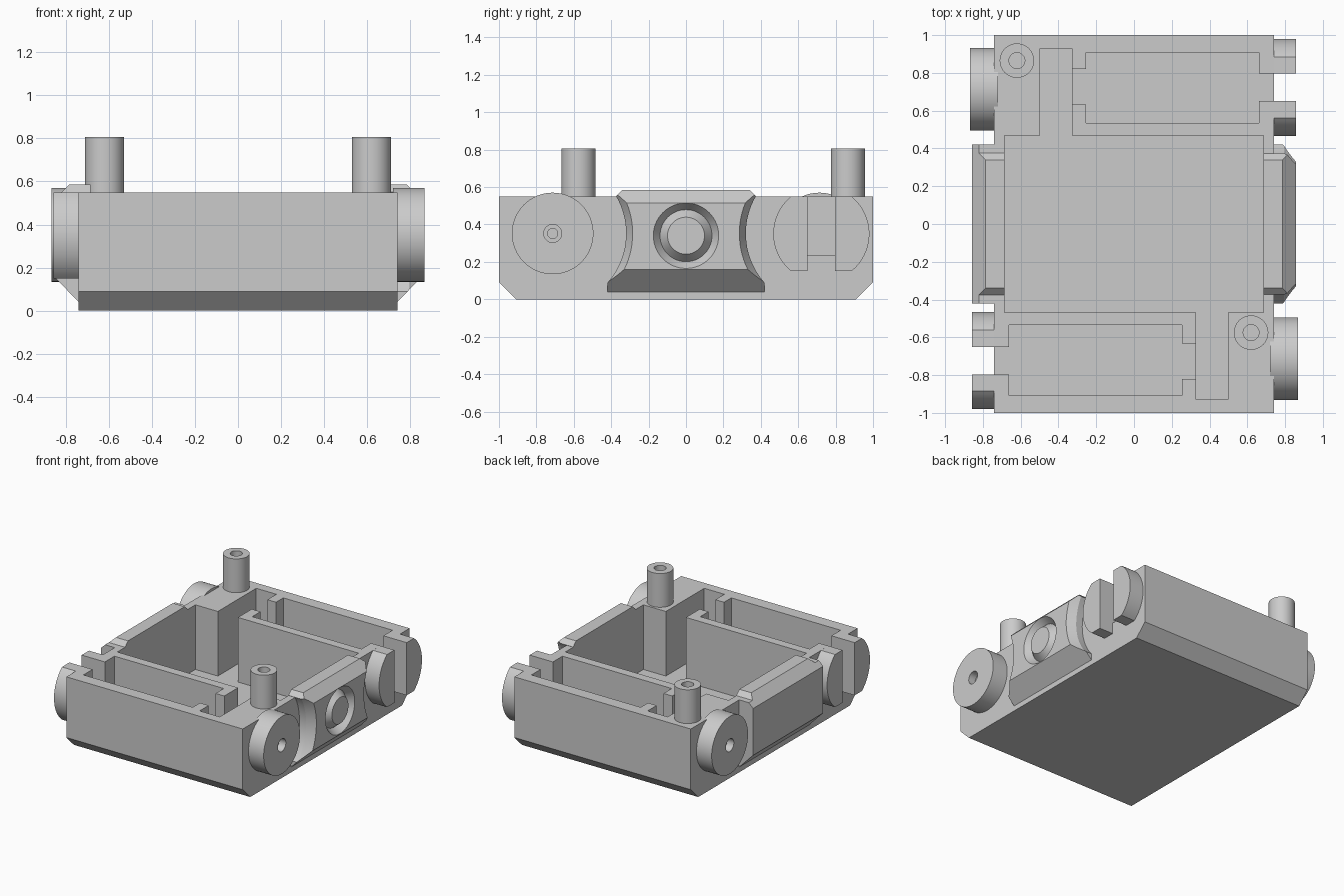
import bpy, bmesh, math

if "Cube" in bpy.data.objects:
    bpy.data.objects.remove(bpy.data.objects["Cube"])

grey = bpy.data.materials.new("plain_grey")
grey.diffuse_color = (0.6, 0.6, 0.6, 1)
grey.use_nodes = True
grey.node_tree.nodes["Principled BSDF"].inputs["Base Color"].default_value = grey.diffuse_color


def finish(name, bm, turn=1):
    """Make an object; turn=-1 gives it a half turn about z."""
    for v in bm.verts:
        v.co.x *= turn
        v.co.y *= turn
    bmesh.ops.recalc_face_normals(bm, faces=bm.faces)
    me = bpy.data.meshes.new(name)
    bm.to_mesh(me)
    bm.free()
    me.materials.append(grey)
    ob = bpy.data.objects.new(name, me)
    bpy.context.collection.objects.link(ob)
    return ob


def prism(name, pts, a, b, axis, turn=1):
    """Extrude an outline along an axis; pts hold the other two coordinates."""
    place = {'x': lambda p, t: (t, p[0], p[1]),
             'y': lambda p, t: (p[0], t, p[1]),
             'z': lambda p, t: (p[0], p[1], t)}[axis]
    bm = bmesh.new()
    lo = [bm.verts.new(place(p, a)) for p in pts]
    hi = [bm.verts.new(place(p, b)) for p in pts]
    bm.faces.new(lo)
    bm.faces.new(hi)
    n = len(pts)
    for i in range(n):
        j = (i + 1) % n
        bm.faces.new((lo[i], lo[j], hi[j], hi[i]))
    return finish(name, bm, turn)


def lathe(name, prof, centre, axis, turn=1, n=64):
    """Revolve a closed (distance, radius) outline about an x or z axis."""
    bm = bmesh.new()
    rings = []
    for k in range(n):
        c, s = math.cos(2 * math.pi * k / n), math.sin(2 * math.pi * k / n)
        rings.append([bm.verts.new((t, centre[0] + r * c, centre[1] + r * s) if axis == 'x'
                                   else (centre[0] + r * c, centre[1] + r * s, t))
                      for t, r in prof])
    m = len(prof)
    for k in range(n):
        p, q = rings[k], rings[(k + 1) % n]
        for i in range(m):
            j = (i + 1) % m
            if prof[i][1] == 0 and prof[j][1] == 0:
                continue
            bm.faces.new((p[i], p[j], q[j], q[i]))
    bmesh.ops.remove_doubles(bm, verts=bm.verts, dist=1e-5)
    return finish(name, bm, turn)


def cut(ob, cutters):
    for c in cutters:
        mod = ob.modifiers.new("cut", 'BOOLEAN')
        mod.operation = 'DIFFERENCE'
        mod.solver = 'EXACT'
        mod.object = c
        bpy.context.view_layer.objects.active = ob
        bpy.ops.object.modifier_apply(modifier=mod.name)
        bpy.data.objects.remove(c)


def smooth(ob):
    bpy.ops.object.select_all(action='DESELECT')
    ob.select_set(True)
    bpy.context.view_layer.objects.active = ob
    bpy.ops.object.shade_smooth_by_angle(angle=math.radians(25))


# Tray body with chamfered lower front and back edges
body = prism("tray_body", [(-1, .09), (-.91, 0), (.91, 0), (1, .09), (1, .55), (-1, .55)],
             -.74, .74, 'x')

# Main cavity with its two side channels
half = [(.685, -.468), (.685, .468), (-.328, .468), (-.328, .928), (-.497, .928), (-.497, .468)]
cutters = [prism("cavity", half + [(-x, -y) for x, y in half], .06, .8, 'z')]
# Side pockets, each with a notch to the channel and a slot through the wall
pocket = [(-.255, .535), (.662, .535), (.662, .65), (.9, .65), (.9, .797), (.662, .797),
          (.662, .907), (-.255, .907), (-.255, .82), (-.36, .82), (-.36, .633), (-.255, .633)]
for s in (1, -1):
    cutters.append(prism("pocket", pocket, .235, .8, 'z', s))
cut(body, cutters)

for s, side in ((1, "right"), (-1, "left")):
    # Side bracket with sloped top and underside
    bracket = prism(side + "_bracket",
                    [(.685, .585), (.785, .585), (.857, .515), (.857, .16), (.74, .04),
                     (.715, .04), (.715, .5), (.685, .5)], -.42, .42, 'y', s)
    tools = []
    for e in (1, -1):
        # Concave ends that clear the round bosses, with a bevelled rim
        tools.append(lathe("end_scoop", [(.6, 0), (.6, .397), (.795, .397), (.875, .442), (.875, 0)],
                           (e * .717, .352), 'x', s, 96))
        tools.append(prism("corner_trim", [(e * .375, .55), (e * .325, .60), (e * .6, .60),
                                           (e * .6, .55)], .6, .9, 'x', s))
    # Round groove around the centre button
    tools.append(lathe("button_groove", [(.877, .189), (.807, .139), (.877, .083)],
                       (0, .34), 'x', s))
    cut(bracket, tools)
    smooth(bracket)

    # Round boss with a stepped hole
    smooth(lathe(side + "_round_boss",
                 [(.72, 0), (.72, .218), (.867, .218), (.867, .048), (.81, .048),
                  (.81, .027), (.75, .027), (.75, 0)], (-.713, .352), 'x', s))

    # Split boss: two rounded cheeks either side of the slot
    arc = [math.radians(-51 + 102 * i / 20) for i in range(21)]
    for e, cheek in ((1, "outer"), (-1, "inner")):
        pts = [(.7235 + e * (.257 * math.cos(a)), .35 + .257 * math.sin(a)) for a in arc]
        edge = .7235 + e * .0735
        smooth(prism(side + "_" + cheek + "_cheek", pts + [(edge, .55), (edge, .15)],
                     .70, .857, 'x', s))

# Upright hollow pins
for name, x, y in (("front_pin", .62, -.575), ("back_pin", -.62, .865)):
    smooth(lathe(name, [(.5, 0), (.5, .091), (.806, .091), (.806, .042), (.56, .042), (.56, 0)],
                 (x, y), 'z'))
